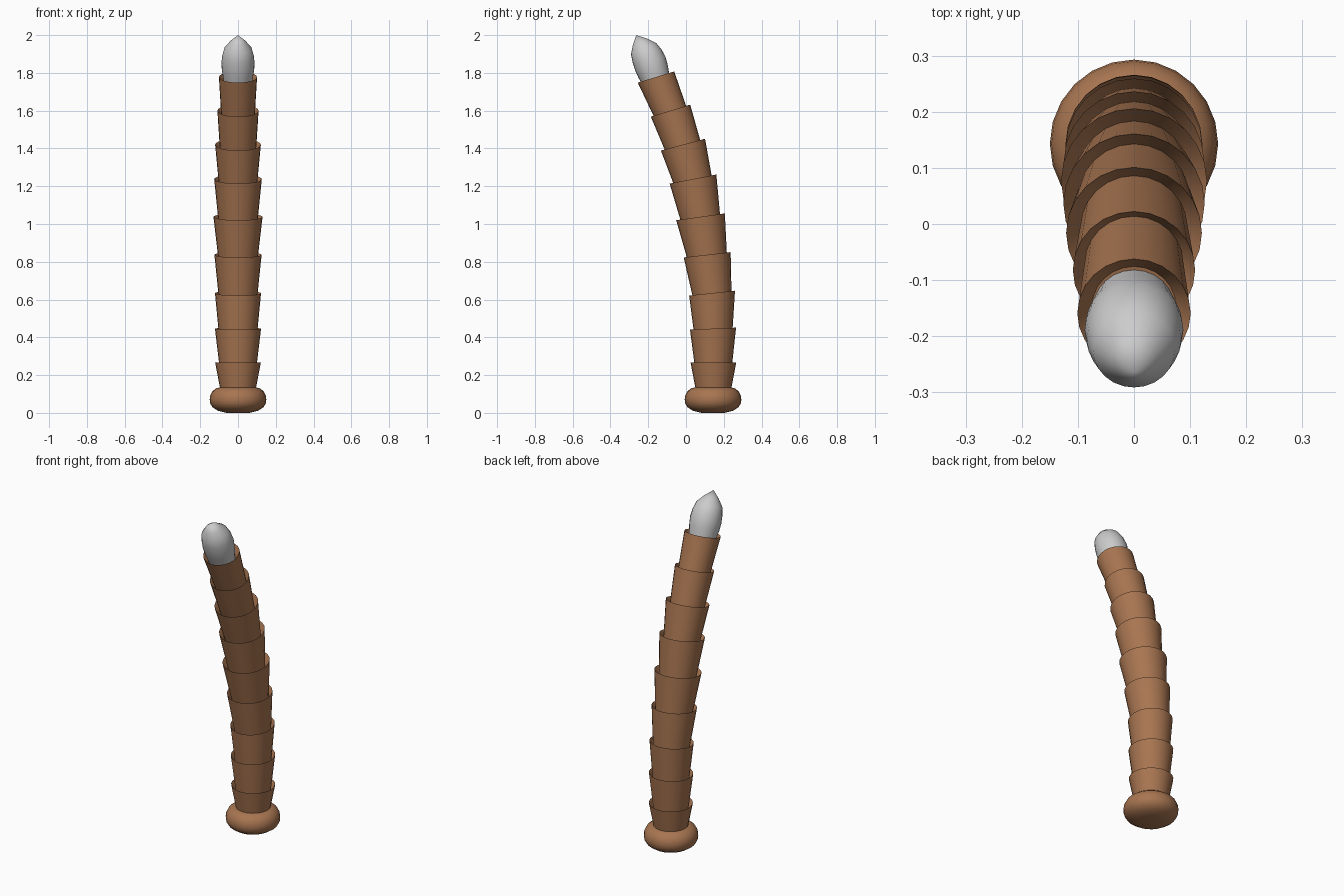
import bpy, bmesh, math
from mathutils import Vector, Matrix

if "Cube" in bpy.data.objects:
    bpy.data.objects.remove(bpy.data.objects["Cube"])

SIDES = 24

brown = bpy.data.materials.new("brown_bark")
brown.diffuse_color = (0.39, 0.178, 0.082, 1)
brown.use_nodes = True
brown.node_tree.nodes["Principled BSDF"].inputs["Base Color"].default_value = brown.diffuse_color


def loft(name, rings, material=None):
    """Skin round rings given as (y, z, radius, tilt); zero radius makes a point."""
    bm = bmesh.new()
    loops = []
    for y, z, r, tilt in rings:
        centre, rot = Vector((0, y, z)), Matrix.Rotation(tilt, 3, 'X')
        count = SIDES if r > 0 else 1
        loops.append([bm.verts.new(centre + rot @ Vector((
            r * math.cos(2 * math.pi * i / SIDES),
            r * math.sin(2 * math.pi * i / SIDES), 0))) for i in range(count)])
    for a, b in zip(loops, loops[1:]):
        for i in range(SIDES):
            j = (i + 1) % SIDES
            if len(b) == 1:
                bm.faces.new((a[i], a[j], b[0]))
            else:
                bm.faces.new((a[i], a[j], b[j], b[i]))
    bm.faces.new(loops[0])
    if len(loops[-1]) > 1:
        bm.faces.new(loops[-1])
    bmesh.ops.recalc_face_normals(bm, faces=bm.faces)
    mesh = bpy.data.meshes.new(name)
    bm.to_mesh(mesh)
    bm.free()
    ob = bpy.data.objects.new(name, mesh)
    bpy.context.collection.objects.link(ob)
    if material:
        mesh.materials.append(material)
    bpy.ops.object.select_all(action='DESELECT')
    ob.select_set(True)
    bpy.context.view_layer.objects.active = ob
    bpy.ops.object.shade_smooth_by_angle(angle=math.radians(35))
    return ob


# Rounded foot
foot = [(0.06, 0.0), (0.108, 0.012), (0.135, 0.03), (0.147, 0.05), (0.15, 0.07),
        (0.147, 0.092), (0.135, 0.115), (0.115, 0.13), (0.095, 0.135)]
loft("foot", [(0.143, z, r, 0) for r, z in foot], brown)

# Trunk of flared cups: rim centre y, z, rim radius, tilt in degrees, lower radius
cups = [(0.145, 0.267, 0.121, 0, 0.093),
        (0.143, 0.446, 0.122, 2.5, 0.096),
        (0.138, 0.634, 0.122, 6, 0.100),
        (0.112, 0.837, 0.125, 6.5, 0.100),
        (0.077, 1.038, 0.130, 8, 0.102),
        (0.037, 1.238, 0.126, 11, 0.102),
        (-0.016, 1.420, 0.121, 15, 0.100),
        (-0.082, 1.600, 0.109, 17, 0.095),
        (-0.159, 1.778, 0.101, 17, 0.088)]
rings = []
y, z, tilt = 0.145, 0.12, 0.0
for rim_y, rim_z, rim_r, degrees, low_r in cups:
    rings.append((y, z, low_r, tilt))
    tilt = math.radians(degrees)
    rings.append((rim_y, rim_z, rim_r, tilt))
    # the next cup starts a little below this rim
    y, z = rim_y + 0.04 * math.sin(tilt), rim_z - 0.04 * math.cos(tilt)
rings.append((y, z, 0.075, tilt))
loft("trunk", rings, brown)

# Pointed grey tip leaning with the trunk, bulging slightly to the back
lean = math.radians(24)
tip = [(0.072, -0.05), (0.079, 0.0), (0.085, 0.04), (0.088, 0.08), (0.084, 0.125),
       (0.073, 0.168), (0.042, 0.207), (0.0, 0.246)]
loft("tip", [(-0.163 - d * math.sin(lean) + 0.008 * math.sin(math.pi * d / 0.246),
              1.775 + d * math.cos(lean), r, lean) for r, d in tip])
